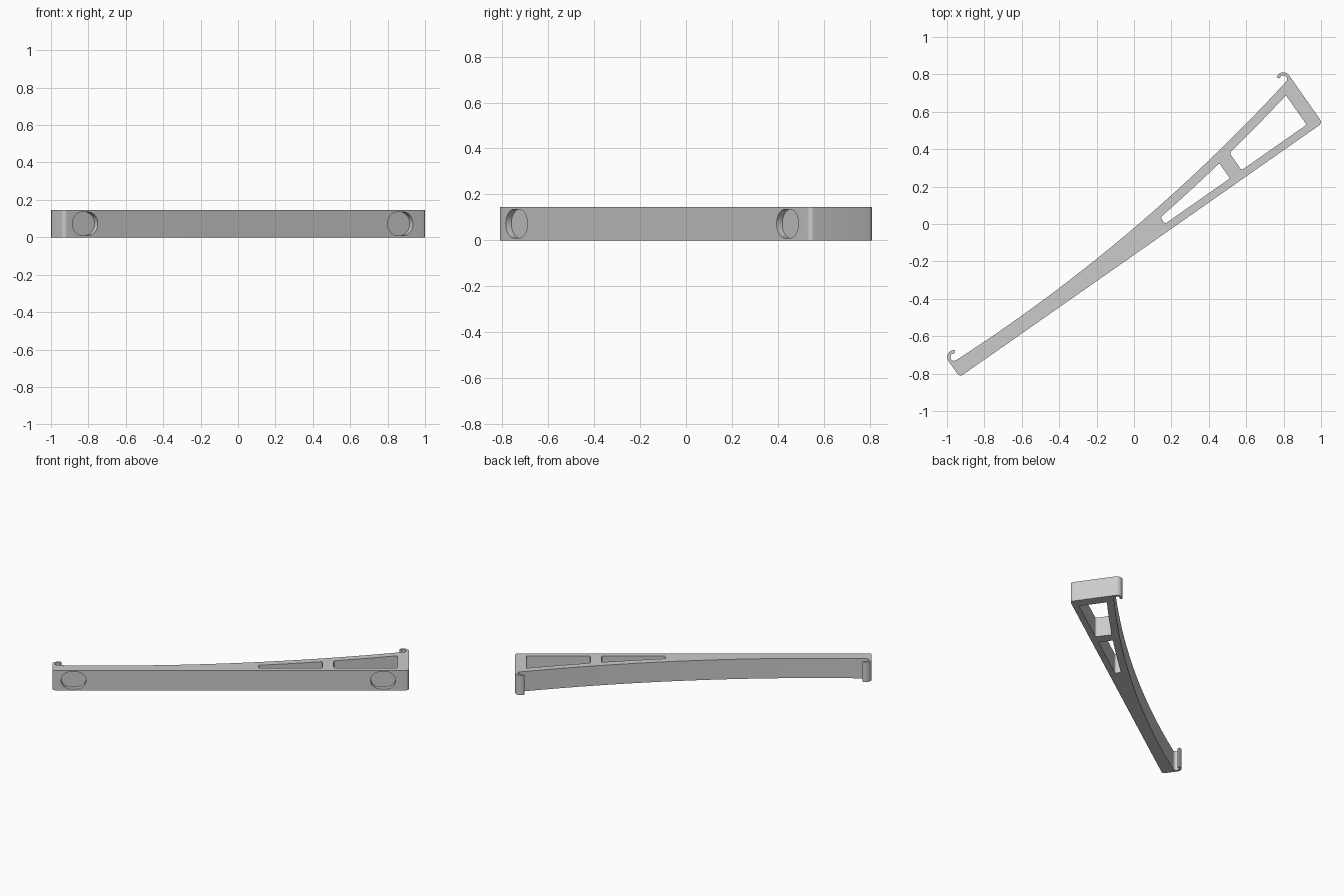
import bpy, bmesh, math
from mathutils import Vector

if "Cube" in bpy.data.objects:
    bpy.data.objects.remove(bpy.data.objects["Cube"])

HEIGHT = 0.145
BASE = -0.133            # straight long edge
LEFT, RIGHT = -1.231, 1.137
HOOK_R, HOOK_IN = 0.037, 0.02

grey = bpy.data.materials.new("plain grey")
grey.diffuse_color = (0.6, 0.6, 0.6, 1)
grey.use_nodes = True
grey.node_tree.nodes["Principled BSDF"].inputs["Base Color"].default_value = grey.diffuse_color


def bow(u):
    """Bowed long edge."""
    return -0.055 + 0.0555 * (u + 0.86) ** 2


def arc(cx, cy, r, a0, a1, n):
    return [(cx + r * math.cos(math.radians(a0 + (a1 - a0) * i / n)),
             cy + r * math.sin(math.radians(a0 + (a1 - a0) * i / n))) for i in range(n + 1)]


def fillet(before, corner, after, r, n=6):
    """Points of a rounded corner."""
    p = Vector(corner)
    a, b = (Vector(before) - p).normalized(), (Vector(after) - p).normalized()
    half = a.angle(b) / 2
    c = p + (a + b).normalized() * (r / math.sin(half))
    start = p + a * (r / math.tan(half)) - c
    end = p + b * (r / math.tan(half)) - c
    return [tuple(c + start.lerp(end, i / n).normalized() * r) for i in range(n + 1)]


def prism(name, pts, lo, hi):
    bm = bmesh.new()
    face = bm.faces.new([bm.verts.new((x, y, lo)) for x, y in pts])
    top = bmesh.ops.extrude_face_region(bm, geom=[face], use_keep_orig=True)["geom"]
    bmesh.ops.translate(bm, vec=(0, 0, hi - lo),
                        verts=[v for v in top if isinstance(v, bmesh.types.BMVert)])
    bmesh.ops.recalc_face_normals(bm, faces=bm.faces)
    mesh = bpy.data.meshes.new(name)
    bm.to_mesh(mesh)
    bm.free()
    mesh.materials.append(grey)
    obj = bpy.data.objects.new(name, mesh)
    bpy.context.collection.objects.link(obj)
    return obj


# Bar outline: straight edge, right hook, bowed edge, left hook
outline = fillet((LEFT, 0), (LEFT, BASE), (0, BASE), 0.02)
outline += fillet((0, BASE), (RIGHT, BASE), (RIGHT, 0), 0.02)
rx, ry = RIGHT - HOOK_R, bow(RIGHT - HOOK_R) + HOOK_IN
outline += arc(rx, ry, HOOK_R, 0, 130, 14)
outline += arc(rx, ry, HOOK_IN, 130, -90, 20)
lx = LEFT + HOOK_R
ly = bow(lx) + HOOK_IN
steps = 40
outline += [(u, bow(u)) for u in (rx + (lx - rx) * i / steps for i in range(1, steps))]
outline += arc(lx, ly, HOOK_IN, 270, 50, 20)
outline += arc(lx, ly, HOOK_R, 50, 180, 14)
bar = prism("hooked_bar", outline, 0, HEIGHT)

cutters = []

# Two windows that follow the bowed edge
for u0, u1 in ((0.138, 0.562), (0.638, 1.062)):
    low = -0.092
    rim = [(u, bow(u) - 0.05) for u in (u1 + (u0 - u1) * i / 10 for i in range(11))]
    pts = fillet(rim[-1], (u0, low), (u1, low), 0.012)
    pts += fillet((u0, low), (u1, low), rim[0], 0.008)
    pts += fillet((u1, low), rim[0], rim[1], 0.006)
    pts += rim[1:-1]
    pts += fillet(rim[-2], rim[-1], (u0, low), 0.012)
    cutters.append(prism("window_cutter", pts, -0.1, HEIGHT + 0.1))

# Two shallow oblong recesses in the straight edge
for u in (-1.091, 0.966):
    r = 0.0625
    pts = arc(u + 0.02, HEIGHT / 2, r, -90, 90, 20) + arc(u - 0.02, HEIGHT / 2, r, 90, 270, 20)
    cutter = prism("recess_cutter", pts, -BASE - 0.03, 0.2)
    cutter.rotation_euler.x = math.pi / 2
    cutters.append(cutter)

bpy.context.view_layer.update()
bpy.context.view_layer.objects.active = bar
bar.select_set(True)
for cutter in cutters:
    cutter.hide_render = True
    mod = bar.modifiers.new("cut", "BOOLEAN")
    mod.operation, mod.solver, mod.object = "DIFFERENCE", "EXACT", cutter
    bpy.ops.object.modifier_apply(modifier=mod.name)
for cutter in cutters:
    bpy.data.objects.remove(cutter)

# Lay the bar diagonally
bar.rotation_euler.z = math.radians(35)
bar.location.y = -0.003
bpy.ops.object.shade_smooth_by_angle(angle=math.radians(30))
